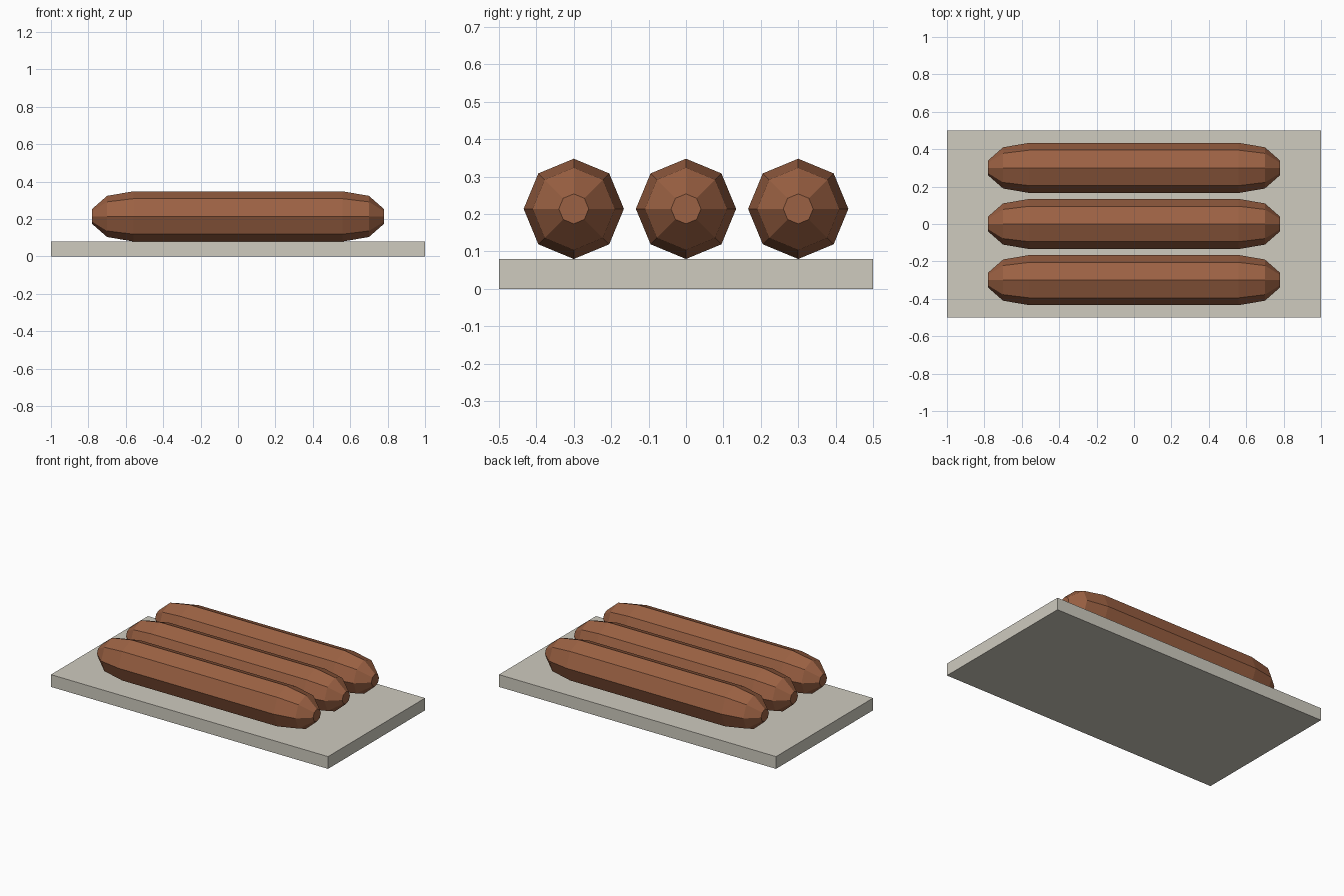
import bpy, bmesh
from math import sin, cos, pi

if "Cube" in bpy.data.objects:
    bpy.data.objects.remove(bpy.data.objects["Cube"])


def material(name, rgb):
    m = bpy.data.materials.new(name)
    m.diffuse_color = (*rgb, 1.0)
    m.use_nodes = True
    m.node_tree.nodes["Principled BSDF"].inputs["Base Color"].default_value = m.diffuse_color
    return m


def make_object(name, bm, mat):
    bmesh.ops.recalc_face_normals(bm, faces=bm.faces)
    mesh = bpy.data.meshes.new(name)
    bm.to_mesh(mesh)
    bm.free()
    mesh.materials.append(mat)
    obj = bpy.data.objects.new(name, mesh)
    bpy.context.collection.objects.link(obj)
    return obj


tray_grey = material("warm_grey", (0.62, 0.595, 0.52))
meat_brown = material("sausage_brown", (0.33, 0.12, 0.056))

TRAY_H = 0.08
RADIUS = 0.134
SIDES = 8
# Half profile of a sausage: (distance from the middle, radius)
HALF = [(0.56, RADIUS), (0.70, 0.11), (0.78, 0.04)]
PROFILE = [(-x, r) for x, r in reversed(HALF)] + HALF

# Flat serving tray
bm = bmesh.new()
bmesh.ops.create_cube(bm, size=1.0)
bmesh.ops.scale(bm, vec=(2.0, 1.0, TRAY_H), verts=bm.verts)
bmesh.ops.translate(bm, vec=(0, 0, TRAY_H / 2), verts=bm.verts)
make_object("tray", bm, tray_grey)


# Eight-sided sausage with tapered, flat-tipped ends
def sausage(name, y):
    bm = bmesh.new()
    rings = [[bm.verts.new((x, r * sin(2 * pi * i / SIDES), r * cos(2 * pi * i / SIDES)))
              for i in range(SIDES)] for x, r in PROFILE]
    for a, b in zip(rings, rings[1:]):
        for i in range(SIDES):
            j = (i + 1) % SIDES
            bm.faces.new((a[i], a[j], b[j], b[i]))
    bm.faces.new(rings[0])
    bm.faces.new(rings[-1])
    obj = make_object(name, bm, meat_brown)
    obj.location = (0, y, TRAY_H + RADIUS)


for name, y in (("front_sausage", -0.3), ("middle_sausage", 0.0), ("back_sausage", 0.3)):
    sausage(name, y)
